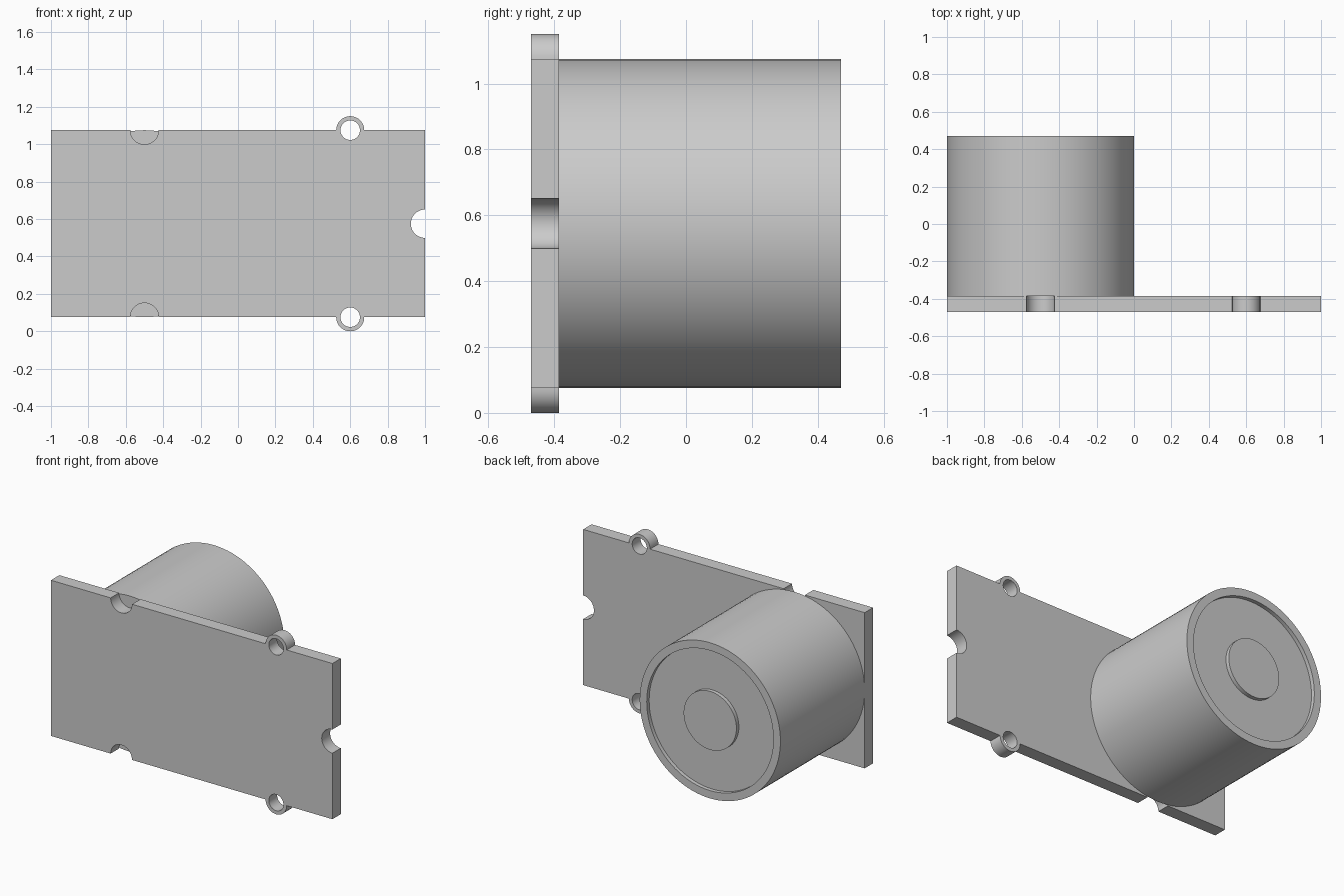
import bpy, bmesh, math
from mathutils import Matrix, Vector

cube = bpy.data.objects.get("Cube")
if cube:
    bpy.data.objects.remove(cube, do_unlink=True)

grey = bpy.data.materials.new("plain_grey")
grey.use_nodes = True
colour = (0.6, 0.6, 0.6, 1)
grey.diffuse_color = colour
grey.node_tree.nodes["Principled BSDF"].inputs["Base Color"].default_value = colour

BOTTOM, TOP, MID = 0.075, 1.075, 0.575
FRONT, PLATE_BACK, BACK = -0.47, -0.385, 0.47
NOTCH, LUG, HOLE = 0.076, 0.075, 0.052


def arc(cx, cz, r, start, sweep, steps=24):
    """Points along an arc, angles in degrees."""
    angles = [math.radians(start + sweep * i / steps) for i in range(steps + 1)]
    return [(cx + r * math.cos(a), cz + r * math.sin(a)) for a in angles]


def finish(obj):
    obj.data.materials.clear()
    obj.data.materials.append(grey)
    bpy.ops.object.select_all(action="DESELECT")
    obj.select_set(True)
    bpy.context.view_layer.objects.active = obj
    bpy.ops.object.shade_smooth_by_angle(angle=math.radians(30))


def link_mesh(bm, name):
    bmesh.ops.recalc_face_normals(bm, faces=bm.faces)
    mesh = bpy.data.meshes.new(name)
    bm.to_mesh(mesh)
    bm.free()
    obj = bpy.data.objects.new(name, mesh)
    bpy.context.collection.objects.link(obj)
    finish(obj)
    return obj


# Mounting plate: notched outline with two lugs, and a hole in each lug
outline = [(-1, BOTTOM)]
outline += arc(-0.5, BOTTOM, NOTCH, 180, -180)
outline += arc(0.6, BOTTOM, LUG, 180, 180)
outline += [(1, BOTTOM)]
outline += arc(1, MID, NOTCH, 270, -180)
outline += [(1, TOP)]
outline += arc(0.6, TOP, LUG, 0, 180)
outline += arc(-0.5, TOP, NOTCH, 0, -180)
outline += [(-1, TOP)]
loops = [outline] + [arc(0.6, z, HOLE, 0, 360, 48)[:-1] for z in (BOTTOM, TOP)]

curve = bpy.data.curves.new("plate_outline", "CURVE")
curve.dimensions = "2D"
curve.fill_mode = "BOTH"
curve.extrude = (PLATE_BACK - FRONT) / 2
for loop in loops:
    spline = curve.splines.new("POLY")
    spline.points.add(len(loop) - 1)
    for point, (x, z) in zip(spline.points, loop):
        point.co = (x, z, 0, 1)
    spline.use_cyclic_u = True
helper = bpy.data.objects.new("plate_outline", curve)
bpy.context.collection.objects.link(helper)
bm = bmesh.new()
bm.from_mesh(helper.to_mesh())
helper.to_mesh_clear()
bpy.data.objects.remove(helper, do_unlink=True)
bmesh.ops.remove_doubles(bm, verts=bm.verts, dist=1e-5)
bm.transform(Matrix.Translation((0, (FRONT + PLATE_BACK) / 2, 0))
             @ Matrix.Rotation(math.pi / 2, 4, "X"))
link_mesh(bm, "mounting_plate")

# Round housing: lathed profile with a raised rim and a central boss
FLOOR = BACK - 0.025
profile = [(0, PLATE_BACK), (0.5, PLATE_BACK), (0.5, BACK), (0.45, BACK),
           (0.45, FLOOR), (0.1875, FLOOR), (0.1875, BACK), (0, BACK)]
centre = Vector((-0.5, 0, MID))
bm = bmesh.new()
verts = [bm.verts.new(centre + Vector((r, y, 0))) for r, y in profile]
edges = [bm.edges.new(pair) for pair in zip(verts, verts[1:])]
bmesh.ops.spin(bm, geom=verts + edges, cent=centre, axis=(0, 1, 0),
               angle=2 * math.pi, steps=96, use_merge=True)
bmesh.ops.remove_doubles(bm, verts=bm.verts, dist=1e-5)
link_mesh(bm, "round_housing")
